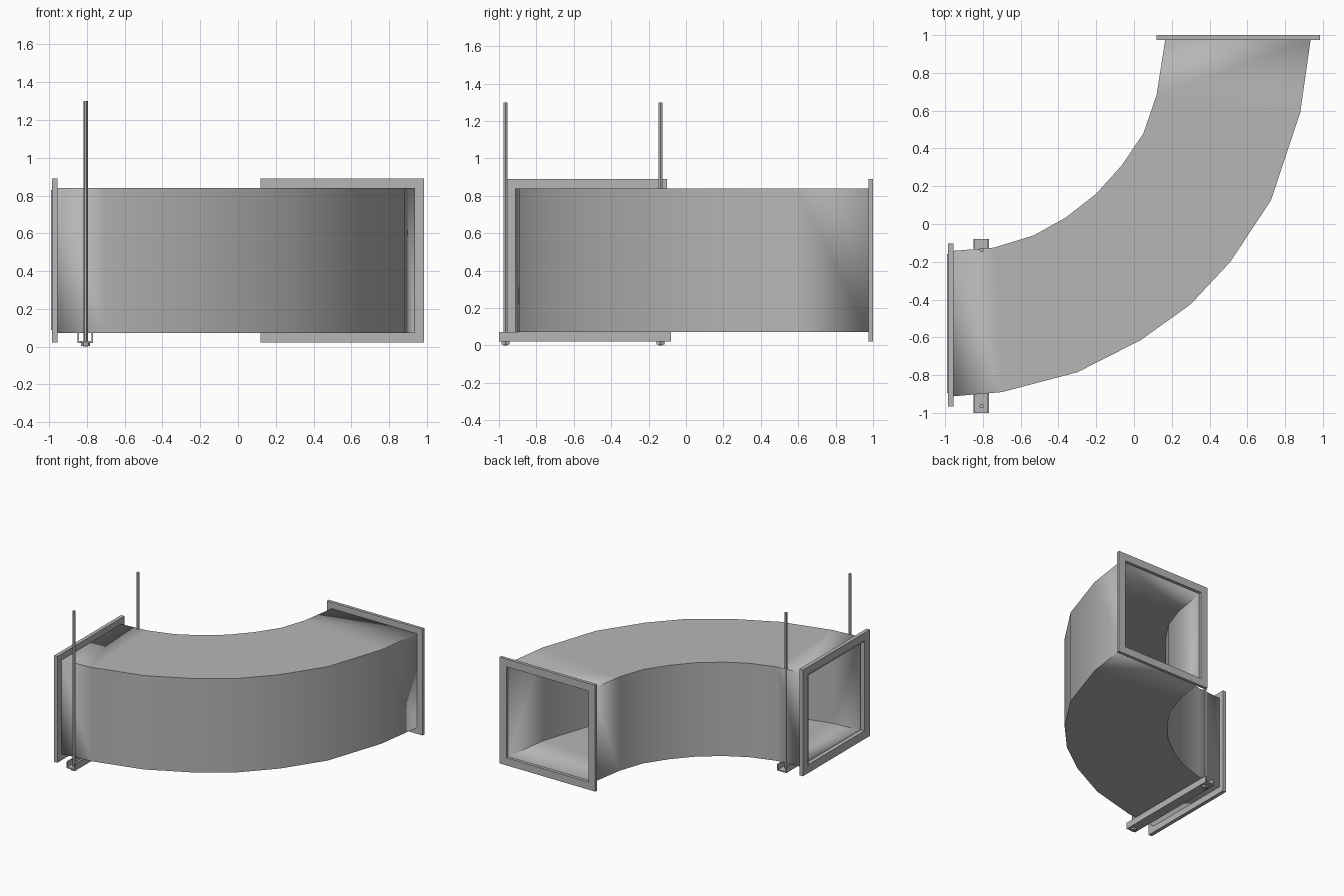
import bpy, bmesh, math
from mathutils import Vector

if "Cube" in bpy.data.objects:
    bpy.data.objects.remove(bpy.data.objects["Cube"], do_unlink=True)

steel = bpy.data.materials.new("galvanised_grey")
steel.use_nodes = True
GREY = (0.47, 0.47, 0.47, 1)
steel.diffuse_color = GREY
steel.node_tree.nodes["Principled BSDF"].inputs["Base Color"].default_value = GREY


def finish(name, bm, smooth=False):
    bmesh.ops.recalc_face_normals(bm, faces=bm.faces)
    mesh = bpy.data.meshes.new(name)
    bm.to_mesh(mesh)
    bm.free()
    obj = bpy.data.objects.new(name, mesh)
    mesh.materials.append(steel)
    bpy.context.collection.objects.link(obj)
    if smooth:
        bpy.ops.object.select_all(action="DESELECT")
        obj.select_set(True)
        bpy.context.view_layer.objects.active = obj
        bpy.ops.object.shade_smooth_by_angle(angle=math.radians(35))
    return obj


def loft(name, rings, closed=False, caps=False, smooth=False):
    """Skin matching closed rings of points."""
    bm = bmesh.new()
    rows = [[bm.verts.new(p) for p in ring] for ring in rings]
    pairs = list(zip(rows, rows[1:])) + ([(rows[-1], rows[0])] if closed else [])
    for a, b in pairs:
        for i in range(len(a)):
            j = (i + 1) % len(a)
            bm.faces.new((a[i], a[j], b[j], b[i]))
    if caps:
        bm.faces.new(rows[0])
        bm.faces.new(rows[-1])
    return finish(name, bm, smooth)


def frame(name, place, lo, hi, bottom, top, depth, margin):
    """Rectangular ring; place(u, d, z) sets its direction."""
    def ring(m, d):
        return [place(u, d, z) for u, z in ((lo + m, bottom + m), (hi - m, bottom + m),
                                            (hi - m, top - m), (lo + m, top - m))]
    a, b = depth
    return loft(name, [ring(0, a), ring(0, b), ring(margin, b), ring(margin, a)], closed=True)


def hex_bar(name, x, y, z0, z1, r):
    corners = [(x + r * math.cos(k * math.pi / 3), y + r * math.sin(k * math.pi / 3))
               for k in range(6)]
    return loft(name, [[(u, v, z) for u, v in corners] for z in (z0, z1)], caps=True)


# Curved duct, with its outer and inner bend in plan
outer = [(-.955, -.912), (-.7, -.89), (-.3, -.785), (.035, -.615), (.3, -.425),
         (.51, -.2), (.725, .125), (.88, .59), (.935, .975)]
inner = [(-.955, -.142), (-.74, -.125), (-.53, -.06), (-.36, .035), (-.2, .16),
         (-.065, .31), (.05, .48), (.12, .685), (.165, .975)]
LOW, HIGH, WALL = .073, .84, .012
rings = []
for o, i in zip(outer, inner):
    rings.append([(*o, LOW), (*i, LOW), (*i, HIGH), (*o, HIGH)])
duct = loft("duct_elbow", rings, smooth=True)
wall = duct.modifiers.new("sheet", "SOLIDIFY")
wall.thickness = WALL
wall.offset = -1
wall.use_even_offset = True

# End flanges and the thin collar in the left-hand opening
along_x = lambda u, d, z: (d, u, z)
along_y = lambda u, d, z: (u, d, z)
frame("side_flange", along_x, -.967, -.102, .022, .89, (-.985, -.955), .062)
frame("back_flange", along_y, .12, .985, .022, .89, (.975, 1), .062)
frame("side_collar", along_x, -.895, -.16, .088, .83, (-.99, -.955), .006)

# Support channel, open at the top
X0, X1, T = -.85, -.768, .008
section = [(X0, .02), (X1, .02), (X1, LOW), (X1 - T, LOW), (X1 - T, .03),
           (X0 + T, .03), (X0 + T, LOW), (X0, LOW)]
loft("support_channel", [[(x, y, z) for x, z in section] for y in (-1, -.08)], caps=True)

# Hanger rods and nuts
for side, y in (("front", -.965), ("back", -.137)):
    hex_bar(side + "_rod", -.807, y, 0, 1.3, .012)
    hex_bar(side + "_nut", -.807, y, .005, .02, .024)
